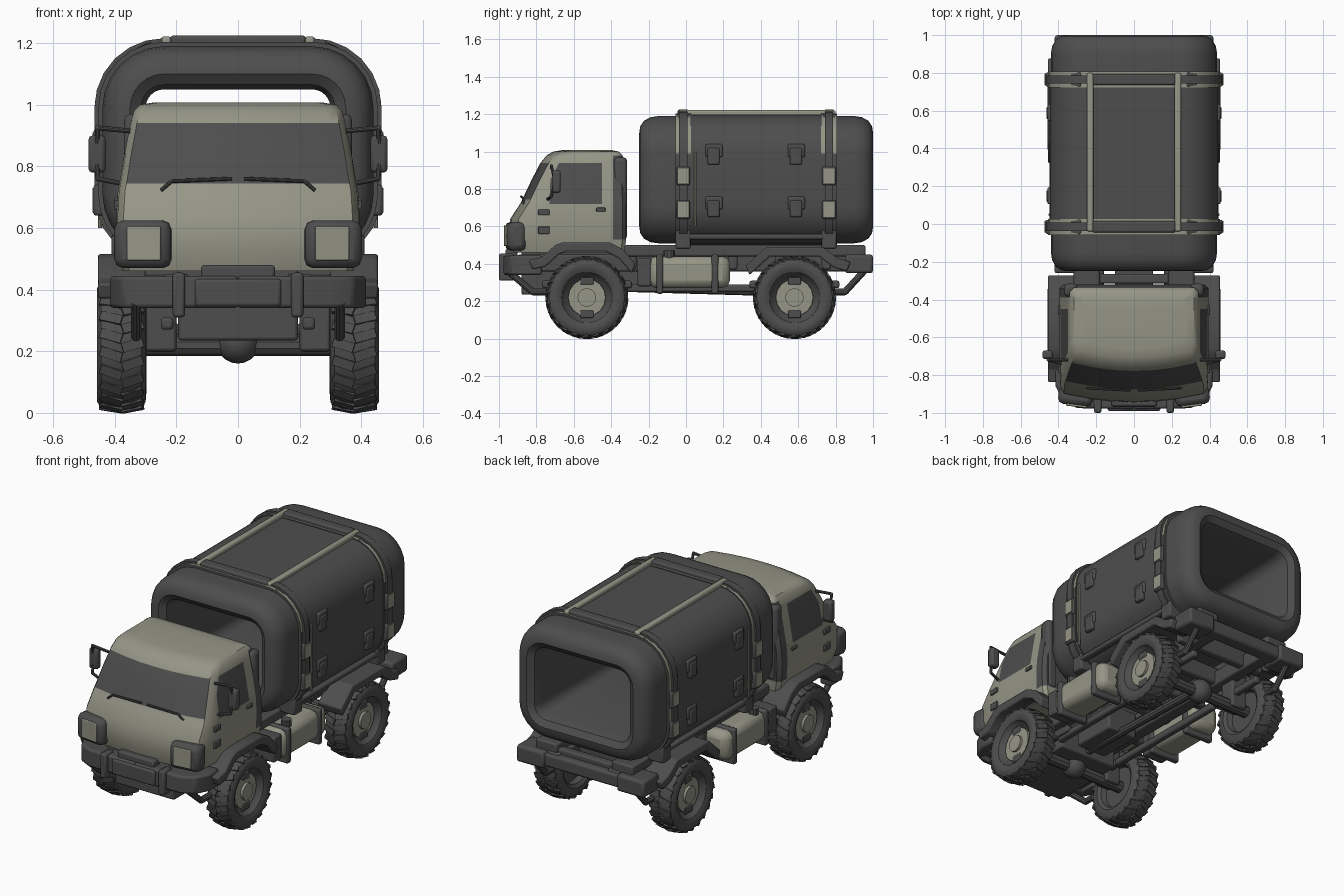
import bpy, bmesh, math
from mathutils import Matrix, Vector, Euler

if "Cube" in bpy.data.objects:
    bpy.data.objects.remove(bpy.data.objects["Cube"])


def material(name, c):
    m = bpy.data.materials.new(name)
    m.diffuse_color = (*c, 1)
    m.use_nodes = True
    m.node_tree.nodes["Principled BSDF"].inputs["Base Color"].default_value = m.diffuse_color
    return m


TAN = material("khaki paint", (0.30, 0.30, 0.24))
DARK = material("dark grey", (0.075, 0.075, 0.075))


def finish(name, bm, mats, mirror=False, bevel=0, angle=35):
    bmesh.ops.recalc_face_normals(bm, faces=bm.faces[:])
    me = bpy.data.meshes.new(name)
    bm.to_mesh(me)
    bm.free()
    for m in mats:
        me.materials.append(m)
    me.shade_smooth()
    me.set_sharp_from_angle(angle=math.radians(angle))
    o = bpy.data.objects.new(name, me)
    bpy.context.collection.objects.link(o)
    if bevel:
        b = o.modifiers.new("bevel", 'BEVEL')
        b.width, b.segments = bevel, 2
    if mirror:
        o.modifiers.new("mirror", 'MIRROR')
    return o


def span(bm, x, y, z, rot=(0, 0, 0)):
    c = Vector([(a + b) / 2 for a, b in (x, y, z)])
    s = [b - a for a, b in (x, y, z)]
    m = Matrix.Translation(c) @ Euler(rot).to_matrix().to_4x4() @ Matrix.Diagonal((*s, 1))
    bmesh.ops.create_cube(bm, size=1, matrix=m)


def box(name, x, y, z, mat=DARK, mirror=False, bevel=0.01, rot=(0, 0, 0)):
    bm = bmesh.new()
    span(bm, x, y, z, rot)
    return finish(name, bm, [mat], mirror, bevel)


def tube(name, pts, r, mat=DARK, mirror=True, seg=10):
    bm = bmesh.new()
    pts = [Vector(p) for p in pts]
    for a, b in zip(pts, pts[1:]):
        m = Matrix.Translation((a + b) / 2) @ (b - a).to_track_quat('Z', 'Y').to_matrix().to_4x4()
        bmesh.ops.create_cone(bm, cap_ends=True, segments=seg, radius1=r, radius2=r,
                              depth=(b - a).length, matrix=m)
    for p in pts[1:-1]:
        bmesh.ops.create_uvsphere(bm, u_segments=seg, v_segments=6, radius=r,
                                  matrix=Matrix.Translation(p))
    return finish(name, bm, [mat], mirror)


def loft(name, rings, mats, rule=None, loop=False, mirror=False, angle=35):
    bm = bmesh.new()
    vs = [[bm.verts.new(p) for p in r] for r in rings]
    n, k = len(rings[0]), len(rings)
    for i in range(k if loop else k - 1):
        for j in range(n):
            a, b = vs[i], vs[(i + 1) % k]
            f = bm.faces.new((a[j], a[(j + 1) % n], b[(j + 1) % n], b[j]))
            f.material_index = rule(i, j) if rule else 0
    if not loop:
        bm.faces.new(vs[0])
        bm.faces.new(vs[-1])
    return finish(name, bm, mats, mirror, angle=angle)


def prism(name, pts, axis, a, b, mat=DARK, mirror=True, bevel=0.008):
    place = (lambda p, h: (h, p[0], p[1])) if axis == 'x' else (lambda p, h: (p[0], p[1], h))
    bm = bmesh.new()
    lo, hi = ([bm.verts.new(place(p, h)) for p in pts] for h in (a, b))
    n = len(pts)
    bm.faces.new(lo)
    bm.faces.new(hi)
    for i in range(n):
        bm.faces.new((lo[i], lo[(i + 1) % n], hi[(i + 1) % n], hi[i]))
    return finish(name, bm, [mat], mirror, bevel)


# Cab: stacked rings, windows and rear trim picked by row and column
def cab_ring(z, w, yf, yb):
    half = [(f * w, yf + 0.05 * f * f) for f in (0, .3, .6, .85, .94)]
    half += [(w * 0.99, yf + 0.08), (w, max(yf + 0.1, -0.73)), (w, -0.45), (w, -0.39),
             (w, yb - 0.02), (w - 0.02, yb), (0, yb)]
    full = half + [(-x, y) for x, y in half[-2:0:-1]]
    return [(x, y, z) for x, y in full]


LEVELS = [(.46, .375, -.925, -.33), (.53, .392, -.945, -.32), (.64, .395, -.94, -.32),
          (.72, .39, -.888, -.32), (.745, .385, -.875, -.32), (.85, .367, -.825, -.325),
          (.94, .349, -.778, -.33), (.98, .338, -.745, -.34), (1.0, .318, -.71, -.36),
          (1.008, .27, -.66, -.40)]


def cab_rule(i, j):
    c = min(j, 21 - j)
    glass = (4 <= i <= 5 and c <= 3) or (3 <= i <= 5 and c == 6)
    return 1 if glass or (c >= 8 and 1 <= i <= 6) else 0


loft("cab", [cab_ring(*l) for l in LEVELS], [TAN, DARK], cab_rule)
box("cab_rear_trim", (.30, .37), (-.385, -.315), (.53, .97), DARK, True, .02)
box("headlight_frame", (.215, .40), (-.96, -.86), (.47, .625), DARK, True, .03, (0, 0, .12))
box("headlight", (.25, .36), (-.968, -.95), (.495, .605), TAN, True, .004, (0, 0, .12))
box("side_vent", (.385, .402), (-.79, -.73), (.56, .60), DARK, True, .004)
box("side_marker", (.385, .402), (-.79, -.73), (.66, .69), DARK, True, .004)
box("door_handle", (.385, .402), (-.48, -.43), (.68, .70), DARK, True, .004)
tube("wiper", [(.25, -.868, .722), (.215, -.872, .752), (.02, -.882, .76)], .006)
box("mirror", (.43, .485), (-.715, -.67), (.78, .90), DARK, True, .012)
tube("mirror_arm", [(.35, -.72, .915), (.455, -.72, .925), (.46, -.70, .84), (.455, -.72, .76),
                    (.38, -.74, .745)], .008)

# Bumpers and guards
prism("front_bumper", [(0, -.98), (.3, -.975), (.375, -.94), (.415, -.86), (.415, -.77),
                       (.34, -.77), (.34, -.86), (0, -.88)], 'z', .34, .445, bevel=0.012)
box("bumper_plate", (-.14, .14), (-.99, -.9), (.345, .435))
box("bumper_step", (-.12, .12), (-.965, -.9), (.43, .48))
box("bumper_tab", (.172, .212), (-1.0, -.92), (.31, .455), DARK, True)
tube("front_guard", [(.33, -.95, .36), (.33, -.82, .25), (.33, -.70, .25)], .018)
box("rear_bumper", (-.42, .42), (.90, .985), (.36, .44), bevel=.015)
box("rear_light_box", (.24, .42), (.85, 1.0), (.35, .45), DARK, True, .015)
tube("rear_guard", [(.33, .96, .37), (.33, .85, .25), (.33, .74, .25)], .018)

# Fenders as bent strips
for name, path, yc in (
        ("front_fender", [(-.84, .42), (-.77, .435), (-.70, .50), (-.66, .515), (-.41, .515),
                          (-.34, .48), (-.27, .40)], -.53),
        ("rear_fender", [(.32, .39), (.43, .49), (.73, .49), (.81, .43), (.88, .41)], .58)):
    inner = [(y + (.02 if y < yc else -.02), z - .05) for y, z in reversed(path)]
    prism(name, path + inner, 'x', .30, .455)

# Wheels: turned tyre, khaki hub and tread lugs
PROFILE = [(.40, .01), (.405, .10), (.425, .125), (.445, .135), (.458, .16), (.457, .185),
           (.445, .203), (.42, .212), (.34, .212), (.313, .203), (.30, .185), (.297, .15),
           (.31, .13), (.34, .12), (.345, .01)]
for end, yc in (("front", -.53), ("rear", .58)):
    rings = [[(x, yc + r * math.cos(t * math.tau / 40), .22 + r * math.sin(t * math.tau / 40))
              for t in range(40)] for x, r in PROFILE]
    loft(end + "_wheel", rings, [DARK], mirror=True)
    bm = bmesh.new()
    for s, (xa, xb) in enumerate(((.375, .447), (.308, .378))):
        for t in range(22):
            a = (t + s / 2) * math.tau / 22
            m = Matrix.Translation((0, yc, .22)) @ Matrix.Rotation(a, 4, 'X')
            m = m @ Matrix.Translation(((xa + xb) / 2, 0, .205))
            m = m @ Euler((0, .15 - .3 * s, .3 - .6 * s)).to_matrix().to_4x4()
            bmesh.ops.create_cube(bm, size=1, matrix=m @ Matrix.Diagonal((xb - xa, .032, .022, 1)))
    finish(end + "_tread", bm, [DARK], True)
    tube(end + "_hub", [(.39, yc, .22), (.422, yc, .22)], .10, TAN, seg=16)
    tube(end + "_hub_cap", [(.41, yc, .22), (.437, yc, .22)], .05, TAN, seg=12)
    for dz in (-.09, .09):
        box(end + "_hub_notch", (.40, .426), (yc - .035, yc + .035), (.20 + dz, .24 + dz),
            DARK, True, .004)
    # Axle, differential and leaf springs
    tube(end + "_axle", [(-.34, yc, .22), (.34, yc, .22)], .035, mirror=False)
    bm = bmesh.new()
    bmesh.ops.create_uvsphere(bm, u_segments=16, v_segments=10, radius=.07,
                              matrix=Matrix.Translation((0, yc, .23)))
    finish(end + "_differential", bm, [DARK])
    box(end + "_spring", (.21, .25), (yc - .24, yc + .24), (.27, .31), DARK, True)
    box(end + "_spring_mount", (.20, .30), (yc - .05, yc + .05), (.20, .42), DARK, True)

# Chassis
box("chassis_rail", (.16, .24), (-.90, .97), (.36, .45), DARK, True)
box("subframe_rail", (.18, .32), (-.33, .96), (.44, .50), DARK, True)
for y in (-.29, 0, .25, .5, .75, .92):
    box("cross_member", (-.3, .3), (y - .025, y + .025), (.37, .47))
box("engine", (-.195, .195), (-.88, -.40), (.235, .47))
tube("drive_shaft", [(0, -.5, .28), (0, .55, .25)], .025, mirror=False)
box("gearbox", (-.1, .1), (-.38, -.1), (.26, .42))
box("side_bar", (.19, .23), (-.4, .45), (.25, .29), DARK, True)

# Side fuel tanks with straps
box("fuel_tank", (.25, .43), (-.20, .235), (.27, .44), TAN, True, .04)
for y in (-.14, .155):
    box("tank_strap", (.24, .438), (y - .018, y + .018), (.24, .45), DARK, True)
box("tank_step", (.28, .42), (-.26, -.185), (.28, .43), DARK, True)
tube("filler_cap", [(.38, -.09, .43), (.38, -.09, .47)], .03)


# Hollow cargo pod: rounded rectangle swept along a closed inset profile
def pod_ring(y, inset):
    w, h, r = .44 - inset, .34 - inset, .20 - inset
    ring = []
    for q, (sx, sz) in enumerate(((1, 1), (-1, 1), (-1, -1), (1, -1))):
        for k in range(7):
            a = (q + k / 6) * math.pi / 2
            ring.append((sx * (w - r) + r * math.cos(a), y, .85 + sz * (h - r) + r * math.sin(a)))
    return ring


FRONT = [(-.18, .14), (-.225, .125), (-.25, .09), (-.245, .055), (-.225, .025), (-.19, .006),
         (-.15, 0), (-.03, 0)]
pod = FRONT + [(-.02, -.008), (.77, -.008)] + [(.75 - y, i) for y, i in reversed(FRONT)]
loft("cargo_pod", [pod_ring(y, i) for y, i in pod], [DARK], loop=True)

# Hoops around the pod, with khaki bands and clamps
for y in (-.015, .765):
    for name, d, i, mat in (("hoop", .022, -.026, DARK), ("hoop_band", .042, -.014, TAN)):
        prof = [(y - d, .01), (y - d, i), (y + d, i), (y + d, .01)]
        # only the outward faces of the upper band are khaki
        rule = (lambda k, j: 0 if k == 1 and j <= 13 else 1) if mat is TAN else None
        loft(name, [pod_ring(*p) for p in prof], [mat, DARK], rule, loop=True)
    for z in (.87, .69):
        box("hoop_clamp", (.43, .470), (y - .037, y + .037), (z - .05, z + .05), DARK, True)
        box("clamp_plate", (.466, .473), (y - .03, y + .03), (z - .04, z + .04), TAN, True, 0)
    box("hoop_joint", (.27, .35), (y - .04, y + .04), (1.15, 1.19), DARK, True, .01, (0, .45, 0))
    box("hoop_foot", (.30, .41), (y - .04, y + .04), (.48, .58), DARK, True)
    box("hoop_top", (-.22, .22), (y - .03, y + .03), (1.19, 1.225))

# Roof bars, lower rails and side hinges
box("roof_bar", (.215, .25), (-.04, .80), (1.19, 1.222), TAN, True)
box("lower_rail", (.37, .41), (.0, .78), (.53, .56), DARK, True)
tube("side_seam", [(.447, .05, .60), (.447, .05, 1.0)], .007, TAN)
for y in (.15, .59):
    for z in (.99, .71):
        box("hinge", (.43, .458), (y - .045, y + .045), (z - .02, z + .05), DARK, True, .008)
        box("hinge_tongue", (.43, .464), (y - .035, y + .03), (z - .06, z + .03), DARK, True, .008)
